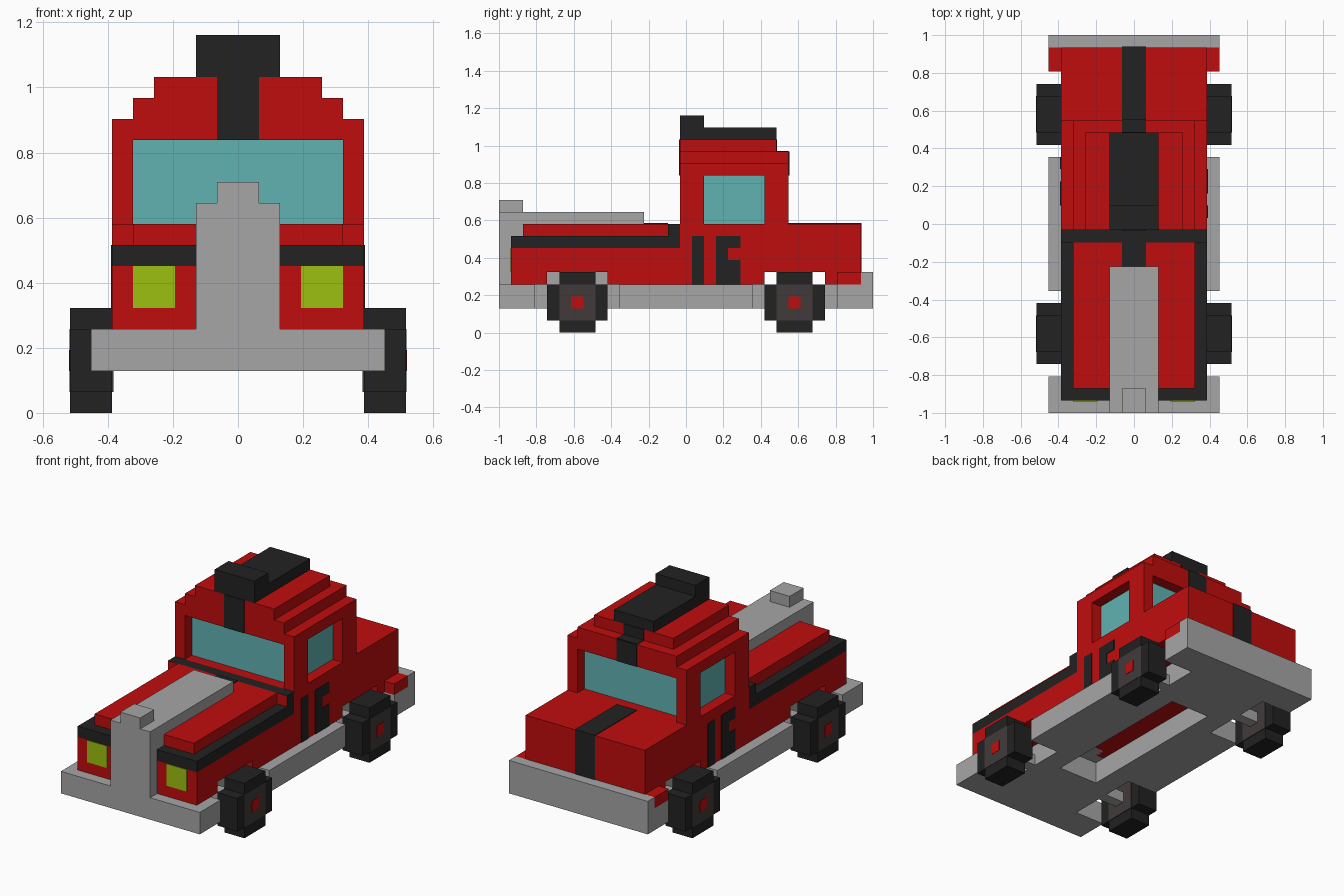
import bpy, bmesh
from mathutils import Vector

if "Cube" in bpy.data.objects:
    bpy.data.objects.remove(bpy.data.objects["Cube"], do_unlink=True)

U = 2 / 31      # one block
T = 0.06        # thickness of painted plates, in blocks


def material(name, r, g, b):
    m = bpy.data.materials.new(name)
    m.use_nodes = True
    m.diffuse_color = (r, g, b, 1)
    bsdf = next(n for n in m.node_tree.nodes if n.type == "BSDF_PRINCIPLED")
    bsdf.inputs["Base Color"].default_value = (r, g, b, 1)
    return m


RED = material("red paint", 0.53, 0.004, 0.004)
BLACK = material("black trim", 0.016, 0.016, 0.016)
GREY = material("grey metal", 0.381, 0.381, 0.381)
GLASS = material("teal glass", 0.12, 0.45, 0.45)
LIME = material("lime lamp", 0.33, 0.527, 0.005)
HUB = material("dark hub", 0.054, 0.042, 0.042)


def part(name, mat, *boxes, mirror=False):
    """Blocks given as (x0, x1, y0, y1, z0, z1); y counts back from the nose."""
    bm = bmesh.new()
    for x0, x1, y0, y1, z0, z1 in boxes:
        spans = [(x0, x1), (-x1, -x0)] if mirror else [(x0, x1)]
        for a, b in spans:
            lo, hi = Vector((a, y0 - 15.5, z0)) * U, Vector((b, y1 - 15.5, z1)) * U
            for v in bmesh.ops.create_cube(bm, size=1)["verts"]:
                v.co = (lo + hi) / 2 + v.co * (hi - lo)
    mesh = bpy.data.meshes.new(name)
    bm.to_mesh(mesh)
    bm.free()
    mesh.materials.append(mat)
    ob = bpy.data.objects.new(name, mesh)
    bpy.context.collection.objects.link(ob)
    return ob


# Chassis with wheel cut-outs and a central opening
part("front_bumper", GREY, (-7, 7, 0, 3, 2, 4))
part("rear_bumper", GREY, (-7, 7, 28, 30, 2, 4), (-7, 7, 30, 31, 2, 5))
part("side_skirts", GREY, (2, 7, 10, 21, 2, 4), mirror=True)
part("chassis_rails", GREY, (2, 4, 3, 10, 2, 4), (2, 4, 21, 28, 2, 4), mirror=True)
part("chassis_ends", GREY, (-2, 2, 3, 8, 2, 4), (-2, 2, 23, 28, 2, 4))
part("engine_block", GREY, (-2, 2, 2, 10, 4, 5))

# Body, with arches left open over the wheels
part("lower_body", RED, (-6, 6, 1, 30, 5, 7), (-6, 6, 1, 4, 4, 5),
     (-6, 6, 9, 22, 4, 5), (-6, 6, 27, 30, 4, 5))
part("rear_body", RED, (-6, 6, 15, 30, 7, 9))
part("hood_band", BLACK, (-6, 6, 1, 15, 7, 8))
part("hood", RED, (-5, 5, 2, 14, 8, 9))
cowl = part("cowl", BLACK, (-6, 6, 14, 15, 8, 9))
cowl.data.materials.append(RED)
for face in cowl.data.polygons:
    if face.normal.y < -0.5:
        face.material_index = 1

# Grille and raised centre of the hood
part("grille", GREY, (-2, 2, 0, 2, 4, 10))
part("hood_scoop", GREY, (-2, 2, 2, 12, 9, 10))
part("hood_ornament", GREY, (-1, 1, 0, 2, 10, 11))
part("headlights", LIME, (3, 5, 1 - T, 1, 5, 7), mirror=True)
part("tail_lights", RED, (6, 7, 28, 30, 4, 5), mirror=True)

# Cab with recessed glass and a stepped roof
part("cab_pillars", RED, (5, 6, 15, 17, 9, 13), (5, 6, 22, 24, 9, 13), mirror=True)
part("cab_glass", GLASS, (-5, 5, 16, 23, 9, 13))
part("roof", RED, (-6, 6, 15, 24, 13, 14), (-5, 5, 15, 24, 14, 15),
     (-4, 4, 15, 23, 15, 16))
part("roof_pod", BLACK, (-2, 2, 15, 23, 16, 17), (-2, 2, 15, 17, 17, 18))

# Centre stripe
part("stripe_front", BLACK, (-1, 1, 15 - T, 15, 13, 16), (-1, 1, 12, 14, 9, 9 + T))
part("stripe_rear", BLACK, (-1, 1, 24, 24 + T, 13, 15), (-1, 1, 23, 24, 15, 15 + T),
     (-1, 1, 23, 23 + T, 15, 16), (-1, 1, 24, 30, 9, 9 + T),
     (-1, 1, 30, 30 + T, 4, 9 + T))

# Door trim, turned half way round for the other side
trim = [(16, 17, 4, 8), (18, 19, 4, 8), (19, 20, 7, 8), (19, 20, 4, 6)]
part("left_door_trim", BLACK, *[(6, 6 + T, a, b, c, d) for a, b, c, d in trim])
part("right_door_trim", BLACK,
     *[(-6 - T, -6, 37 - b, 37 - a, c, d) for a, b, c, d in trim])

# Wheels
for end, y in (("front", 4), ("rear", 21 + 1)):
    part(end + "_tyres", BLACK, (6, 8, y, y + 5, 1, 4), (6, 8, y + 1, y + 4, 0, 5),
         mirror=True)
    part(end + "_hubs", HUB, (6 - T, 8 + T / 2, y + 1, y + 4, 1, 4), mirror=True)
    part(end + "_hub_caps", RED, (7.5, 8 + T, y + 2, y + 3, 2, 3), mirror=True)
    part(end + "_axles", GREY, (4, 6, y + 2, y + 3, 2, 3), mirror=True)
